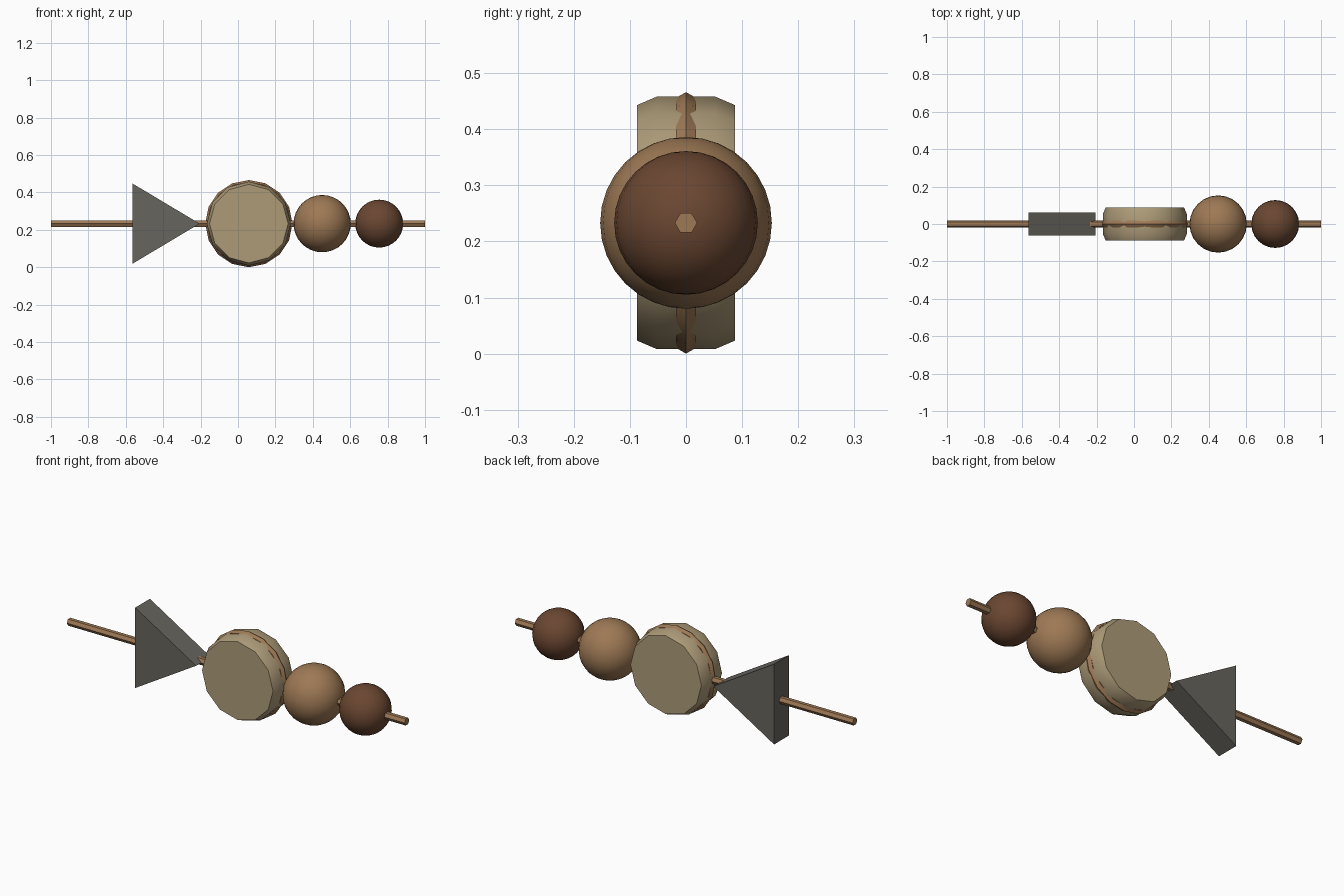
import bpy, bmesh, math
from mathutils import Matrix

if "Cube" in bpy.data.objects:
    bpy.data.objects.remove(bpy.data.objects["Cube"])

CZ = 0.233  # height of the skewer axis


def mat(name, rgb):
    m = bpy.data.materials.new(name)
    m.diffuse_color = (*rgb, 1)
    m.use_nodes = True
    m.node_tree.nodes["Principled BSDF"].inputs["Base Color"].default_value = m.diffuse_color
    return m


TAN = mat("tan_brown", (0.34, 0.19, 0.09))
CREAM = mat("cream_beige", (0.42, 0.33, 0.19))
GREY = mat("dark_grey", (0.135, 0.13, 0.11))
DARK = mat("dark_brown", (0.145, 0.062, 0.031))


def finish(name, bm, material, angle=None):
    bmesh.ops.recalc_face_normals(bm, faces=bm.faces)
    me = bpy.data.meshes.new(name)
    bm.to_mesh(me)
    bm.free()
    ob = bpy.data.objects.new(name, me)
    bpy.context.collection.objects.link(ob)
    me.materials.append(material)
    if angle:
        bpy.ops.object.select_all(action='DESELECT')
        ob.select_set(True)
        bpy.context.view_layer.objects.active = ob
        bpy.ops.object.shade_smooth_by_angle(angle=math.radians(angle))
    return ob


def lathe_y(name, profile, sides, cx, material, closed, angle):
    """Revolve (radius, y) points around the y direction."""
    bm = bmesh.new()
    rings = []
    for r, y in profile:
        rings.append([bm.verts.new((cx + r * math.cos(2 * math.pi * i / sides), y,
                                    CZ + r * math.sin(2 * math.pi * i / sides)))
                      for i in range(sides)])
    n = len(rings)
    for k in range(n if closed else n - 1):
        a, b = rings[k], rings[(k + 1) % n]
        for i in range(sides):
            j = (i + 1) % sides
            bm.faces.new((a[i], a[j], b[j], b[i]))
    if not closed:
        bm.faces.new(rings[0])
        bm.faces.new(rings[-1])
    return finish(name, bm, material, angle)


# hexagonal stick
bm = bmesh.new()
bmesh.ops.create_cone(bm, cap_ends=True, segments=6, radius1=0.02, radius2=0.02, depth=2,
                      matrix=Matrix.Translation((0, 0, CZ)) @ Matrix.Rotation(math.pi / 2, 4, 'Y'))
finish("stick", bm, TAN, 30)

# triangular wedge
bm = bmesh.new()
tri = [(-0.565, CZ - 0.215), (-0.205, CZ), (-0.565, CZ + 0.215)]
front = [bm.verts.new((x, -0.062, z)) for x, z in tri]
back = [bm.verts.new((x, 0.062, z)) for x, z in tri]
bm.faces.new(front)
bm.faces.new(back)
for i in range(3):
    j = (i + 1) % 3
    bm.faces.new((front[i], front[j], back[j], back[i]))
finish("triangle_wedge", bm, GREY)

# bevelled disc with a thin band around its rim
lathe_y("disc", [(0.21, -0.087), (0.225, -0.052), (0.225, 0.052), (0.21, 0.087)],
        12, 0.058, CREAM, False, 40)
band = [(0.212 + 0.021 * math.cos(math.pi * k / 3), 0.021 * math.sin(math.pi * k / 3))
        for k in range(6)]
lathe_y("disc_band", band, 16, 0.058, TAN, True, 40)

# two balls
for name, x, r, m in (("large_ball", 0.45, 0.153, TAN), ("small_ball", 0.755, 0.128, DARK)):
    bm = bmesh.new()
    bmesh.ops.create_uvsphere(bm, u_segments=24, v_segments=16, radius=r,
                              matrix=Matrix.Translation((x, 0, CZ)))
    finish(name, bm, m, 40)
